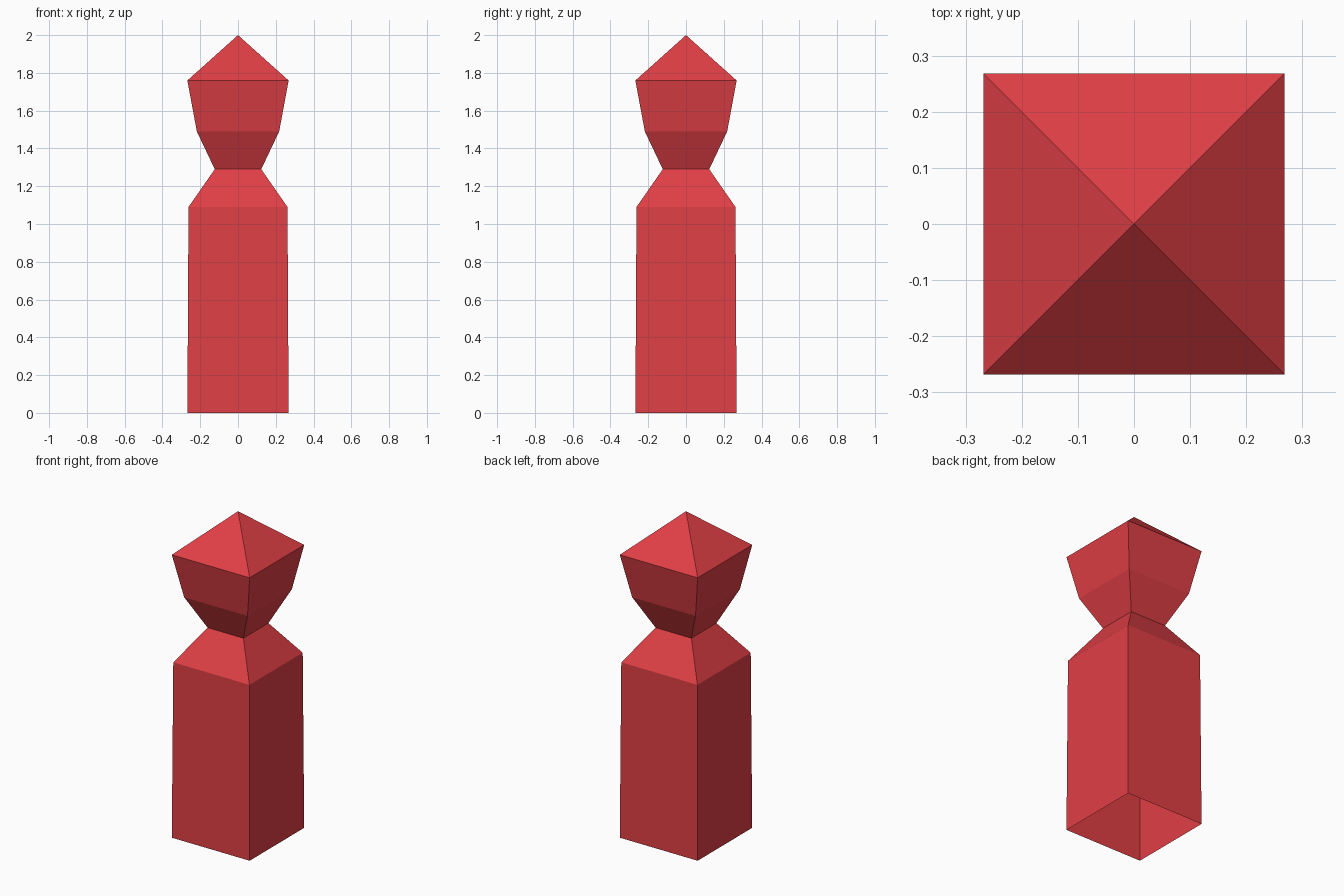
import bpy
import bmesh

if "Cube" in bpy.data.objects:
    bpy.data.objects.remove(bpy.data.objects["Cube"])

red = bpy.data.materials.new("red")
red.diffuse_color = (0.75, 0.05, 0.06, 1.0)
red.use_nodes = True
red.node_tree.nodes["Principled BSDF"].inputs["Base Color"].default_value = red.diffuse_color


def square_shell(name, profile):
    """Loft square rings through (half width, height) pairs; zero width makes a point."""
    bm = bmesh.new()
    rings = []
    for r, z in profile:
        if r == 0:
            rings.append([bm.verts.new((0, 0, z))] * 4)
        else:
            rings.append([bm.verts.new((x * r, y * r, z))
                          for x, y in ((-1, -1), (1, -1), (1, 1), (-1, 1))])
    for low, high in zip(rings, rings[1:]):
        for i in range(4):
            j = (i + 1) % 4
            corners = [low[i], low[j], high[j], high[i]]
            bm.faces.new(list(dict.fromkeys(corners)))
    mesh = bpy.data.meshes.new(name)
    bm.to_mesh(mesh)
    bm.free()
    mesh.materials.append(red)
    obj = bpy.data.objects.new(name, mesh)
    bpy.context.collection.objects.link(obj)
    return obj


# Hollow post with an open underside and sloping shoulders
square_shell("body", [(0.268, 0), (0.262, 1.09), (0.123, 1.29)])

# Flared head with its pyramid cap, open where it meets the neck
square_shell("head", [(0.123, 1.29), (0.218, 1.49), (0.268, 1.76), (0, 2.0)])
